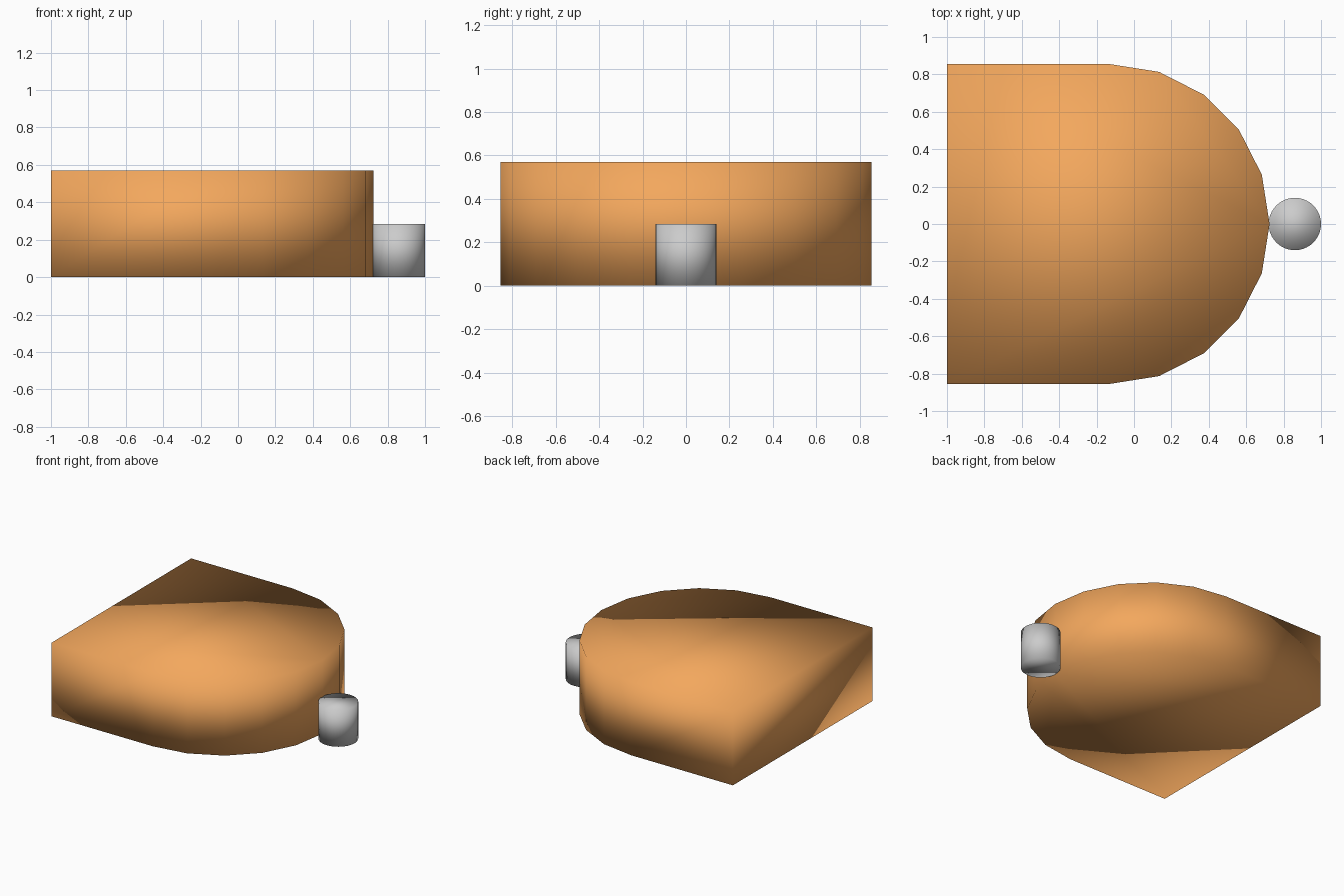
import bpy, bmesh, math

if "Cube" in bpy.data.objects:
    bpy.data.objects.remove(bpy.data.objects["Cube"])

# D-shaped slab: flat back edge, ten-step semicircular nose
R, CX, H, BACK = 0.855, -0.13, 0.57, -1.0
outline = [(CX + R * math.cos(math.radians(18 * i)), R * math.sin(math.radians(18 * i)))
           for i in range(6)]
outline += [(BACK, R), (BACK, -R)]
outline += [(CX + R * math.cos(math.radians(18 * i)), R * math.sin(math.radians(18 * i)))
            for i in range(-5, 0)]

bm = bmesh.new()
low = [bm.verts.new((x, y, 0)) for x, y in outline]
top = [bm.verts.new((x, y, H)) for x, y in outline]
n = len(outline)
for i in range(n):
    j = (i + 1) % n
    bm.faces.new((low[i], low[j], top[j], top[i]))
# caps fan out from the nose tip
for i in range(1, n - 1):
    bm.faces.new((top[0], top[i], top[i + 1]))
    bm.faces.new((low[0], low[i + 1], low[i]))
bmesh.ops.recalc_face_normals(bm, faces=bm.faces)
for f in bm.faces:
    f.smooth = True
mesh = bpy.data.meshes.new("rounded_slab")
bm.to_mesh(mesh)
bm.free()
slab = bpy.data.objects.new("rounded_slab", mesh)
bpy.context.collection.objects.link(slab)
mat = bpy.data.materials.new("orange")
mat.diffuse_color = (0.9, 0.39, 0.11, 1)
mat.use_nodes = True
mat.node_tree.nodes["Principled BSDF"].inputs["Base Color"].default_value = mat.diffuse_color
mesh.materials.append(mat)

# Small grey post touching the nose
bpy.ops.mesh.primitive_cylinder_add(vertices=40, radius=0.14, depth=0.285,
                                    location=(0.86, 0, 0.1425))
post = bpy.context.object
post.name = "nose_post"
bpy.ops.object.shade_smooth()
